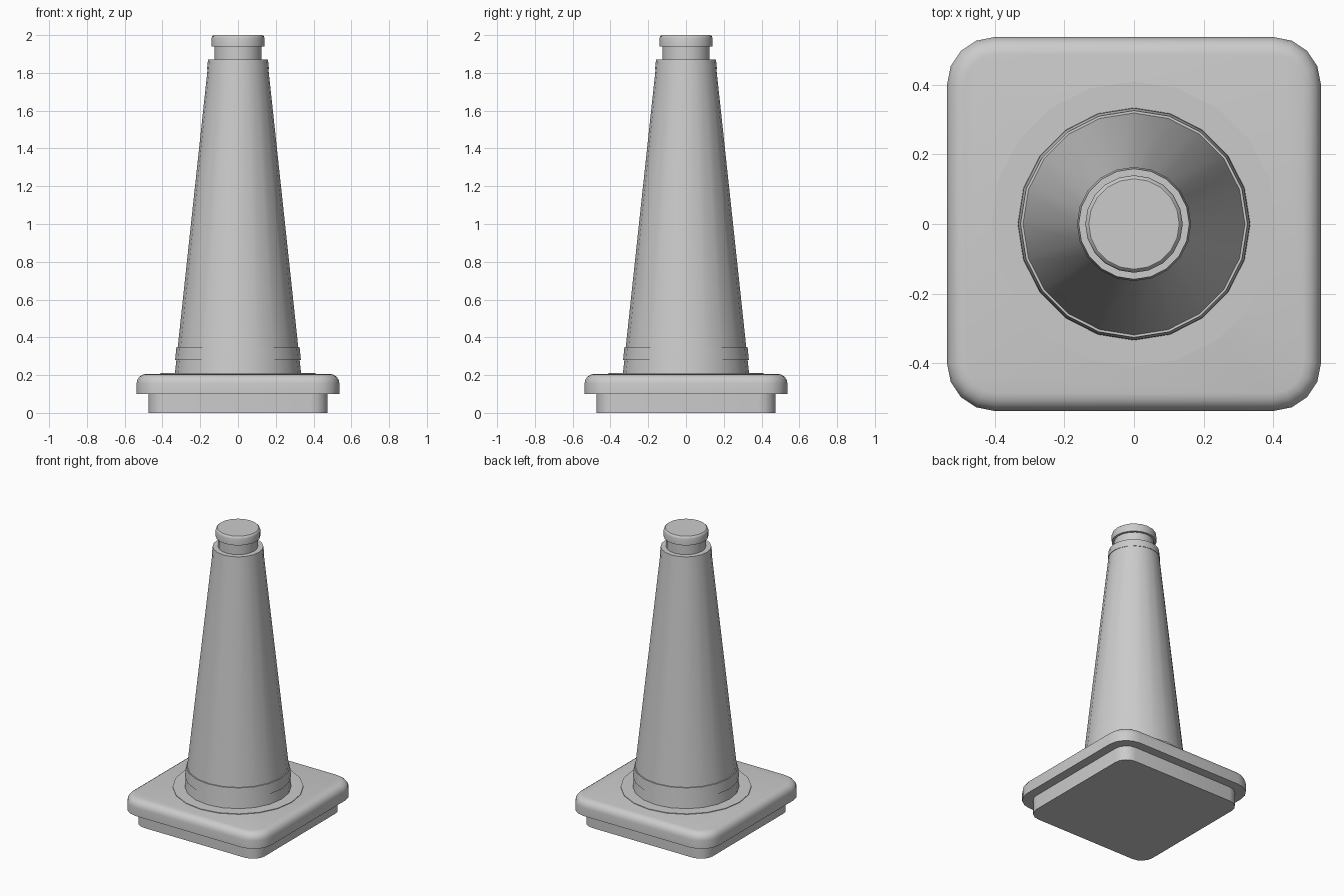
import bpy, bmesh, math

cube = bpy.data.objects.get("Cube")
if cube:
    bpy.data.objects.remove(cube, do_unlink=True)

grey = bpy.data.materials.new("light grey")
grey.use_nodes = True
color = (0.6, 0.6, 0.6, 1)
grey.diffuse_color = color
grey.node_tree.nodes["Principled BSDF"].inputs["Base Color"].default_value = color

SIDES = 20


def finish(bm, name, angle=35):
    bmesh.ops.recalc_face_normals(bm, faces=bm.faces)
    mesh = bpy.data.meshes.new(name)
    bm.to_mesh(mesh)
    bm.free()
    mesh.materials.append(grey)
    obj = bpy.data.objects.new(name, mesh)
    bpy.context.collection.objects.link(obj)
    bpy.ops.object.select_all(action="DESELECT")
    obj.select_set(True)
    bpy.context.view_layer.objects.active = obj
    bpy.ops.object.shade_smooth_by_angle(angle=math.radians(angle))
    return obj


def slab(name, half, z0, z1, corner, round_top=0):
    """Square slab with rounded corners and an optional rounded top rim."""
    bm = bmesh.new()
    bmesh.ops.create_cube(bm, size=1)
    for v in bm.verts:
        v.co = (v.co.x * 2 * half, v.co.y * 2 * half, z1 if v.co.z > 0 else z0)
    upright = [e for e in bm.edges if abs(e.verts[0].co.z - e.verts[1].co.z) > 0.01]
    bmesh.ops.bevel(bm, geom=upright, offset=corner, offset_type="OFFSET",
                    segments=4, profile=0.5, affect="EDGES")
    if round_top:
        rim = [e for e in bm.edges if all(v.co.z > z1 - 0.001 for v in e.verts)]
        bmesh.ops.bevel(bm, geom=rim, offset=round_top, offset_type="OFFSET",
                        segments=4, profile=0.5, affect="EDGES")
    return finish(bm, name)


def lathe(name, profile, angle=35):
    """Closed turned solid from (radius, height) points, bottom to top."""
    bm = bmesh.new()
    rings = []
    for r, z in profile:
        turns = [2 * math.pi * i / SIDES for i in range(SIDES)]
        rings.append([bm.verts.new((r * math.cos(a), r * math.sin(a), z)) for a in turns])
    for low, high in zip(rings, rings[1:]):
        for i in range(SIDES):
            j = (i + 1) % SIDES
            bm.faces.new((low[i], low[j], high[j], high[i]))
    bm.faces.new(rings[0][::-1])
    bm.faces.new(rings[-1])
    return finish(bm, name, angle)


# Base: narrow foot under a wider rounded plate
slab("base_foot", 0.475, 0, 0.11, 0.09)
slab("base_plate", 0.537, 0.10, 0.206, 0.135, 0.05)

# Thin raised disc around the cone
lathe("base_disc", [(0.41, 0.20), (0.41, 0.21)])

# Cone body, with slightly proud bands at its foot and top
lathe("cone_body", [(0.335, 0.20), (0.160, 1.83)])
lathe("lower_band", [(0.333, 0.28), (0.326, 0.35)])
lathe("upper_collar", [(0.164, 1.82), (0.159, 1.87)])

# Neck and bevelled cap
lathe("neck", [(0.125, 1.86), (0.125, 1.95)])
lathe("cap", [(0.14, 1.94), (0.14, 1.985), (0.137, 1.994), (0.13, 2.0)])
